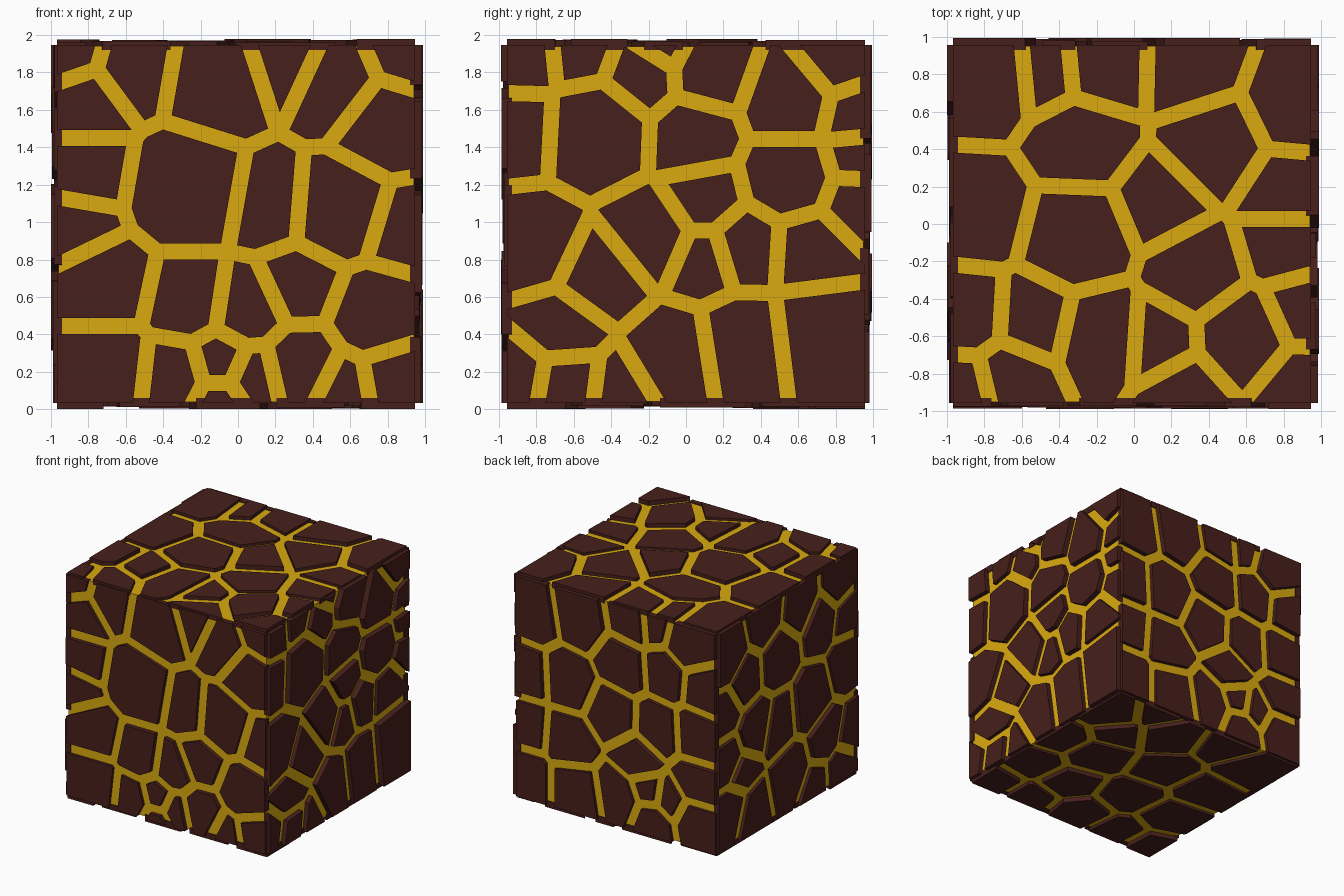
import bpy, bmesh, random
from mathutils import Vector

random.seed(4)
CENTRE = Vector((-0.01, 0, 0.99))
HALF = 0.95      # half size of the glowing core
RIM = 0.957      # plates stop here at the cube edges
GAP = 0.043      # half width of a crack


def material(name, rgb):
    m = bpy.data.materials.new(name)
    m.diffuse_color = (*rgb, 1)
    return m


crust = material("crust_brown", (0.062, 0.014, 0.011))
glow = material("crack_yellow", (0.70, 0.40, 0.005))


def clip(poly, a, b, c):
    """Keep the part of a 2D polygon where a*x + b*y <= c."""
    out = []
    for p, q in zip(poly, poly[1:] + poly[:1]):
        dp, dq = a * p[0] + b * p[1] - c, a * q[0] + b * q[1] - c
        if dp <= 0:
            out.append(p)
        if dp * dq < 0:
            t = dp / (dp - dq)
            out.append((p[0] + t * (q[0] - p[0]), p[1] + t * (q[1] - p[1])))
    return out


def cell(i, discs, c0, c1):
    """Weighted Voronoi cell around disc i, shrunk to leave the cracks."""
    x, y, r = discs[i]
    poly = [(c0 - RIM, c1 - RIM), (c0 + RIM, c1 - RIM), (c0 + RIM, c1 + RIM), (c0 - RIM, c1 + RIM)]
    for j, (x2, y2, r2) in enumerate(discs):
        if j == i or not poly:
            continue
        d = ((x2 - x) ** 2 + (y2 - y) ** 2) ** 0.5
        a, b = (x2 - x) / d, (y2 - y) / d
        s = (d * d + r * r - r2 * r2) / (2 * d)
        poly = clip(poly, a, b, a * x + b * y + s - GAP)
    return poly


def plates(name, u, v, n, discs, low):
    """Raised crust plates on one side of the cube; discs are (u, v, radius)."""
    u, v, n = Vector(u), Vector(v), Vector(n)
    base = n * (CENTRE.dot(n) + HALF - 0.02)
    bm = bmesh.new()
    for i in range(len(discs)):
        poly = cell(i, discs, CENTRE.dot(u), CENTRE.dot(v))
        if len(poly) < 3:
            continue
        h = 0.02 + low + random.random() * 0.02
        bot = [bm.verts.new(u * p[0] + v * p[1] + base) for p in poly]
        top = [bm.verts.new(w.co + n * h) for w in bot]
        bm.faces.new(bot)
        bm.faces.new(top)
        for k in range(len(poly)):
            m = (k + 1) % len(poly)
            bm.faces.new((bot[k], bot[m], top[m], top[k]))
    bmesh.ops.recalc_face_normals(bm, faces=bm.faces)
    me = bpy.data.meshes.new(name)
    bm.to_mesh(me)
    bm.free()
    me.materials.append(crust)
    bpy.context.collection.objects.link(bpy.data.objects.new(name, me))


# glowing core cube
bpy.ops.mesh.primitive_cube_add(size=2 * HALF, location=CENTRE)
core = bpy.context.object
core.name = "core"
core.data.materials.append(glow)

X, Y, Z = (1, 0, 0), (0, 1, 0), (0, 0, 1)

# front plates
plates("front_plates", X, Z, (0, -1, 0), [
    (-.89, 1.89, .08), (-.57, 1.8, .13), (-.8, 1.63, .14), (-.11, 1.72, .2), (.26, 1.84, .1),
    (.52, 1.72, .16), (.89, 1.88, .06), (.78, 1.52, .18), (-.8, 1.27, .14), (-.85, .98, .1),
    (-.28, 1.18, .26), (.17, 1.1, .14), (.54, 1.07, .2), (.87, .97, .09), (-.7, .67, .18),
    (-.28, .58, .15), (.05, .53, .11), (.33, .66, .1), (.74, .5, .17), (-.7, .22, .18),
    (-.35, .18, .12), (-.1, .25, .07), (-.1, .05, .03), (.08, .17, .065), (.34, .23, .13),
    (.56, .12, .07), (.84, .17, .11)], .02)

# right plates
plates("right_plates", Y, Z, X, [
    (-.86, 1.87, .09), (-.87, 1.5, .1), (-.56, 1.9, .08), (-.24, 1.78, .12), (-.14, 1.94, .03),
    (.13, 1.8, .14), (.55, 1.65, .17), (.8, 1.86, .1), (.9, 1.57, .07), (-.48, 1.48, .22),
    (.04, 1.46, .15), (.55, 1.24, .17), (.1, 1.13, .1), (.92, 1.35, .04), (.91, 1.1, .07),
    (-.8, .88, .16), (-.2, .93, .15), (-.46, .72, .15), (.1, .8, .065), (.33, .87, .12),
    (.66, .85, .13), (-.67, .43, .12), (-.65, .14, .1), (-.88, .18, .08), (-.06, .27, .17),
    (-.34, .1, .06), (.32, .33, .2), (.72, .38, .22)], .03)

# top plates
plates("top_plates", X, Y, Z, [
    (-.78, .77, .18), (-.47, .8, .08), (-.16, .83, .14), (.3, .82, .14), (-.28, .43, .18),
    (.43, .42, .18), (.84, .62, .13), (-.82, .07, .16), (-.3, -.06, .21), (.13, .12, .13),
    (.8, .18, .1), (.33, -.26, .16), (.8, -.12, .09), (-.88, -.5, .1), (-.53, -.52, .12),
    (-.17, -.6, .17), (-.65, -.82, .11), (-.9, -.88, .05), (.13, -.62, .11), (.27, -.88, .07),
    (.58, -.6, .17), (.89, -.46, .07), (.88, -.85, .07)], .02)

# back plates
plates("back_plates", X, Z, Y, [
    (.79, 1.65, .17), (.34, 1.73, .17), (-.14, 1.82, .12), (-.37, 1.84, .06), (-.69, 1.76, .15),
    (.84, 1.15, .14), (.45, 1.17, .18), (-.07, 1.45, .17), (-.48, 1.48, .15), (-.83, 1.45, .12),
    (.03, .99, .17), (-.4, .98, .15), (-.78, 1.0, .14), (.84, .67, .12), (.45, .64, .17),
    (-.21, .66, .14), (.84, .23, .15), (.38, .23, .18), (-.02, .3, .15), (-.31, .42, .1),
    (-.78, .6, .12), (-.5, .39, .08), (-.35, .17, .1), (-.78, .25, .13)], .025)

# left plates
plates("left_plates", Y, Z, (-1, 0, 0), [
    (.81, 1.66, .14), (.3, 1.8, .12), (-.17, 1.74, .15), (-.72, 1.78, .15), (.58, 1.39, .15),
    (.1, 1.42, .18), (-.45, 1.5, .16), (-.83, 1.43, .12), (.83, 1.22, .12), (.44, .94, .16),
    (.1, .85, .15), (-.31, .9, .2), (-.79, 1.05, .15), (.81, .78, .1), (.62, .62, .06),
    (-.04, .35, .17), (-.51, .5, .15), (-.86, .4, .1), (.79, .33, .14), (.48, .22, .1),
    (-.72, .15, .12), (-.38, .13, .1)], .02)

# bottom plates
plates("bottom_plates", X, Y, (0, 0, -1), [
    (.77, .66, .17), (.18, .65, .18), (-.32, .82, .12), (.82, .06, .13), (.4, .02, .2),
    (-.15, .2, .18), (-.7, .65, .2), (-.65, .15, .18), (-.2, -.3, .2), (.3, -.45, .18),
    (.75, -.4, .17), (-.7, -.35, .18), (.82, -.82, .12), (.4, -.83, .12), (-.05, -.75, .17),
    (-.5, -.8, .13), (-.85, -.82, .1), (.5, .42, .14), (.5, .85, .08)], .02)
